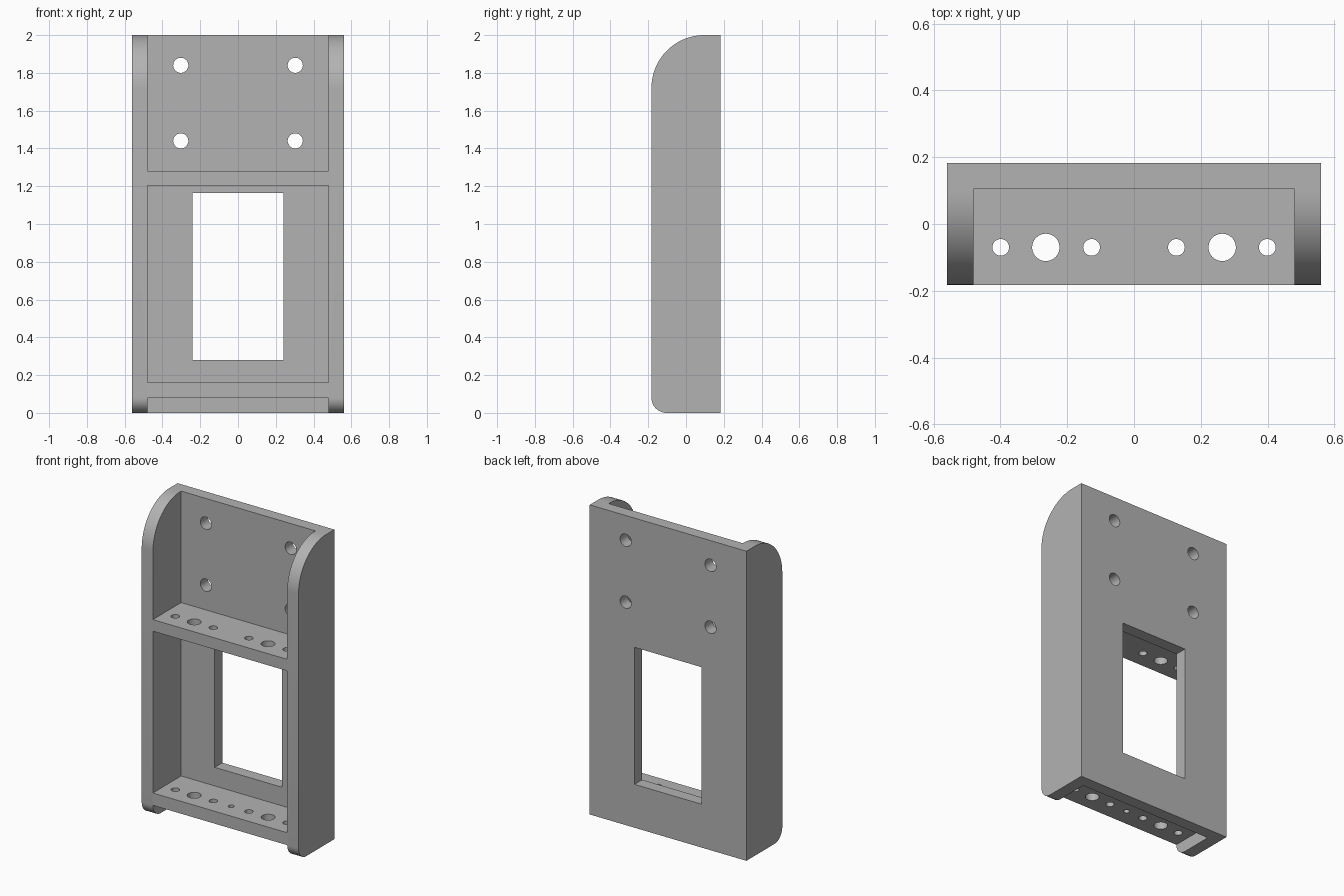
import bpy, bmesh, math
from mathutils import Matrix, Vector

cube = bpy.data.objects.get("Cube")
if cube:
    bpy.data.objects.remove(cube, do_unlink=True)

HALF_W, HALF_D, HEIGHT = 0.56, 0.183, 2.0
INNER_X, PLATE_Y = 0.48, 0.105

grey = bpy.data.materials.new("plain grey")
grey.use_nodes = True
colour = (0.45, 0.45, 0.45, 1)
grey.diffuse_color = colour
grey.node_tree.nodes["Principled BSDF"].inputs["Base Color"].default_value = colour


def make_object(name, bm):
    bmesh.ops.recalc_face_normals(bm, faces=bm.faces)
    mesh = bpy.data.meshes.new(name)
    bm.to_mesh(mesh)
    bm.free()
    mesh.materials.append(grey)
    obj = bpy.data.objects.new(name, mesh)
    bpy.context.collection.objects.link(obj)
    return obj


def arc(cy, cz, r, start, end, steps):
    angles = [math.radians(start + (end - start) * i / steps) for i in range(steps + 1)]
    return [(cy + r * math.cos(a), cz + r * math.sin(a)) for a in angles]


def cut(tool):
    # Subtract a helper from the body, then discard it
    tool.hide_render = True
    mod = body.modifiers.new("cut", "BOOLEAN")
    mod.operation = "DIFFERENCE"
    mod.solver = "EXACT"
    mod.object = tool
    bpy.ops.object.modifier_apply(modifier=mod.name)
    bpy.data.objects.remove(tool, do_unlink=True)


def cut_box(x, y0, y1, z0, z1):
    bm = bmesh.new()
    size = Matrix.Diagonal((2 * x, y1 - y0, z1 - z0, 1))
    centre = Matrix.Translation((0, (y0 + y1) / 2, (z0 + z1) / 2))
    bmesh.ops.create_cube(bm, size=1, matrix=centre @ size)
    cut(make_object("box_cutter", bm))


def cut_hole(centre, radius, depth, axis="Z"):
    bm = bmesh.new()
    turn = Matrix.Rotation(math.pi / 2, 4, "X") if axis == "Y" else Matrix()
    bmesh.ops.create_cone(bm, cap_ends=True, segments=40, radius1=radius, radius2=radius,
                          depth=depth, matrix=Matrix.Translation(centre) @ turn)
    cut(make_object("hole_cutter", bm))


# Body: side profile with rounded front corners, extruded across the width
top_r, foot_r = 0.28, 0.08
profile = [(HALF_D, 0), (HALF_D, HEIGHT)]
profile += arc(-HALF_D + top_r, HEIGHT - top_r, top_r, 90, 180, 24)
profile += arc(-HALF_D + foot_r, foot_r, foot_r, 180, 270, 12)
bm = bmesh.new()
face = bm.faces.new([bm.verts.new((-HALF_W, y, z)) for y, z in profile])
extruded = bmesh.ops.extrude_face_region(bm, geom=[face])["geom"]
bmesh.ops.translate(bm, vec=Vector((2 * HALF_W, 0, 0)),
                    verts=[v for v in extruded if isinstance(v, bmesh.types.BMVert)])
body = make_object("bracket_body", bm)
bpy.context.view_layer.objects.active = body
body.select_set(True)

# Foot recess, lower bay and upper bay, leaving two shelves and the back plate
for low, high in ((-0.1, 0.08), (0.16, 1.205), (1.28, 2.1)):
    cut_box(INNER_X, -0.4, PLATE_Y, low, high)

# Window in the back plate
cut_box(0.24, 0.0, 0.4, 0.28, 1.165)

# Mounting holes in the back plate and rows of holes in both shelves
for side in (-1, 1):
    for z in (1.44, 1.84):
        cut_hole((side * 0.303, 0.15, z), 0.04, 0.2, "Y")
    for x, radius in ((0.127, 0.025), (0.264, 0.041), (0.399, 0.025)):
        for z in (0.12, 1.24):
            cut_hole((side * x, -0.07, z), radius, 0.2)

# Small centre hole in the bottom shelf
cut_hole((0, -0.07, 0.12), 0.018, 0.2)

bpy.ops.object.shade_smooth_by_angle(angle=math.radians(30))
